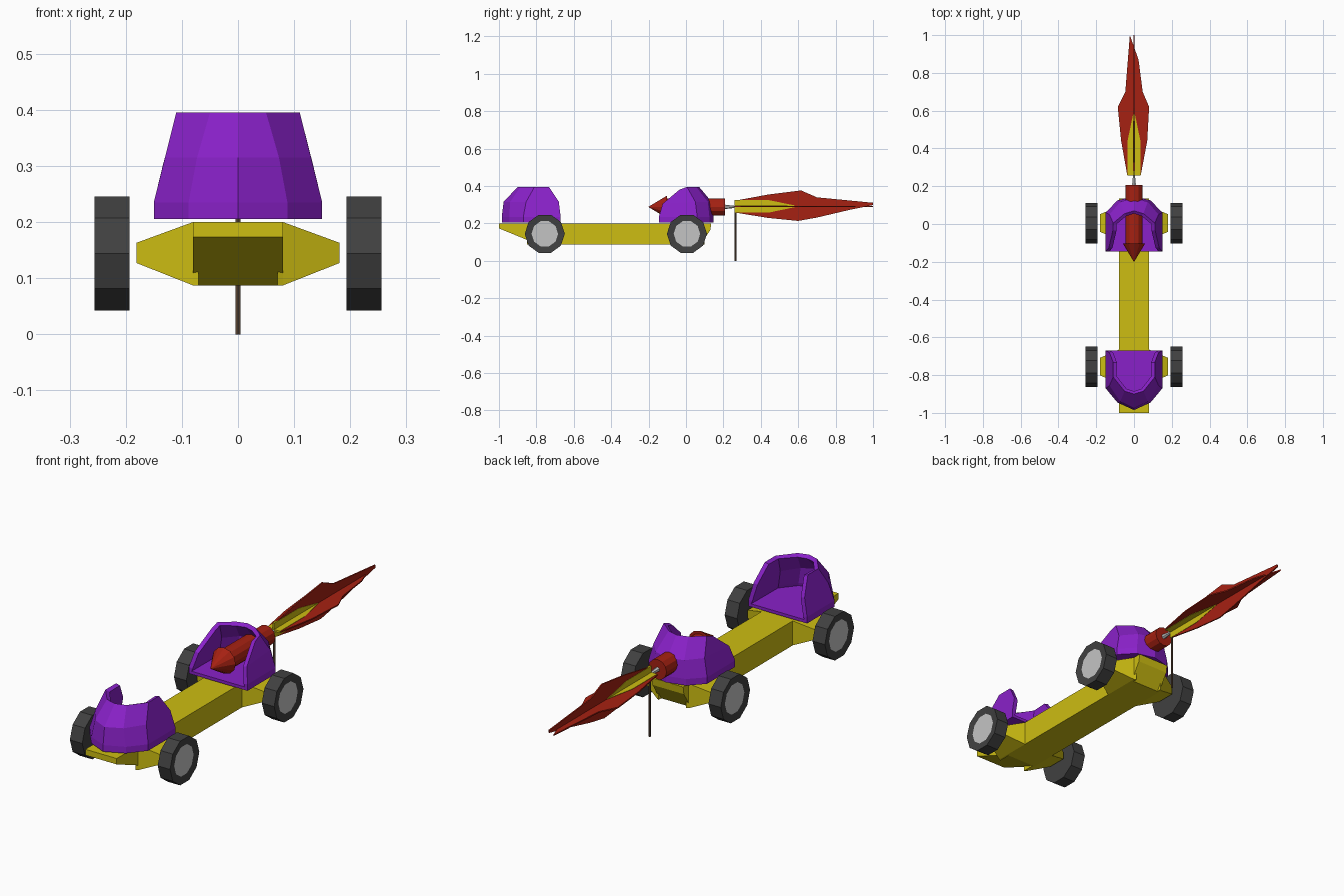
import bpy, bmesh, math
from mathutils import Matrix, Vector

if "Cube" in bpy.data.objects:
    bpy.data.objects.remove(bpy.data.objects["Cube"])


def material(name, rgb):
    m = bpy.data.materials.new(name)
    m.diffuse_color = (*rgb, 1)
    m.use_nodes = True
    m.node_tree.nodes["Principled BSDF"].inputs["Base Color"].default_value = m.diffuse_color
    return m


PURPLE = material("purple", (0.25, 0.015, 0.58))
YELLOW = material("yellow", (0.61, 0.51, 0.006))
RED = material("red", (0.38, 0.015, 0.006))
BLACK = material("tyre_black", (0.052, 0.052, 0.052))
GREY = material("hub_grey", (0.55, 0.55, 0.55))
BROWN = material("brown", (0.11, 0.065, 0.038))


def finish(name, bm, *mats):
    bmesh.ops.recalc_face_normals(bm, faces=bm.faces)
    me = bpy.data.meshes.new(name)
    bm.to_mesh(me)
    bm.free()
    for m in mats:
        me.materials.append(m)
    ob = bpy.data.objects.new(name, me)
    bpy.context.collection.objects.link(ob)
    return ob


def prism(name, pts, place, half, mat):
    """Extrude an outline symmetrically; place(a, b, t) gives the 3D point."""
    bm = bmesh.new()
    sides = [[bm.verts.new(place(a, b, t)) for a, b in pts] for t in (-half, half)]
    n = len(pts)
    for s in sides:
        bm.faces.new(s)
    for i in range(n):
        j = (i + 1) % n
        bm.faces.new((sides[0][i], sides[0][j], sides[1][j], sides[1][i]))
    return finish(name, bm, mat)


def rod(name, r1, r2, length, matrix, mat, segs=8):
    bm = bmesh.new()
    bmesh.ops.create_cone(bm, cap_ends=True, segments=segs, radius1=r1,
                          radius2=r2, depth=length, matrix=matrix)
    return finish(name, bm, mat)


# Chassis beam with slanted underside at both ends
prism("chassis_beam",
      [(-1, 0.2), (-1, 0.173), (-0.79, 0.087), (0.08, 0.087), (0.13, 0.165), (0.135, 0.2)],
      lambda a, b, t: (t, a, b), 0.08, YELLOW)

# Tapered axle arms and ten-sided wheels
FRONT_Y, REAR_Y = -0.755, 0.005
for end, yc in (("front", FRONT_Y), ("rear", REAR_Y)):
    for side, s in (("right", 1), ("left", -1)):
        bm = bmesh.new()
        rings = []
        for x, hy, z0, z1 in ((0.07, 0.095, 0.087, 0.2), (0.08, 0.09, 0.087, 0.2),
                              (0.181, 0.046, 0.127, 0.163)):
            rings.append([bm.verts.new((s * x, yc + dy, z)) for dy, z in
                          ((-hy, z0), (hy, z0), (hy, z1), (-hy, z1))])
        for r0, r1 in zip(rings, rings[1:]):
            for i in range(4):
                j = (i + 1) % 4
                bm.faces.new((r0[i], r0[j], r1[j], r1[i]))
        bm.faces.new(rings[0])
        bm.faces.new(rings[-1])
        finish(f"{end}_{side}_axle_arm", bm, YELLOW)

        bm = bmesh.new()
        bmesh.ops.create_cone(
            bm, cap_ends=True, segments=10, radius1=0.107, radius2=0.107, depth=0.063,
            matrix=Matrix.Translation((s * 0.2245, yc, 0.144))
            @ Matrix.Rotation(math.pi / 2, 4, 'Y'))
        bm.normal_update()
        cap = [f for f in bm.faces if f.normal.x * s > 0.9]
        bmesh.ops.inset_region(bm, faces=cap, thickness=0.036, depth=-0.004)
        for f in cap:
            f.material_index = 1
        finish(f"{end}_{side}_wheel", bm, BLACK, GREY)


# Open-topped bucket seats: rings of half outlines, mirrored in x
def seat(name, levels, y0, d):
    bm = bmesh.new()
    rings = []
    for z, half in levels:
        full = half + [(-x, y, *r) for x, y, *r in half[-2::-1]]
        rings.append([bm.verts.new((x, y0 + d * y, r[0] if r else z)) for x, y, *r in full])
    for r0, r1 in zip(rings, rings[1:]):
        for i in range(len(r0) - 1):
            bm.faces.new((r0[i], r0[i + 1], r1[i + 1], r1[i]))
    bm.faces.new(rings[0])
    ob = finish(name, bm, PURPLE)
    mod = ob.modifiers.new("wall", 'SOLIDIFY')
    mod.thickness = 0.02
    mod.offset = -1
    return ob


base = [(0.15, 0.085), (0.15, -0.115), (0.088, -0.19), (0, -0.23)]
seat("front_seat",
     [(0.205, base), (0.235, base),
      (0.315, [(0.13, 0.075), (0.13, -0.10), (0.073, -0.185), (0, -0.22)]),
      (0.395, [(0.11, 0.022), (0.11, -0.055), (0.05, -0.13), (0, -0.145)])],
     FRONT_Y, 1)
base = [(0.15, 0.15), (0.15, -0.055), (0.088, -0.12), (0, -0.142)]
seat("rear_seat",
     [(0.205, base), (0.235, base),
      (0.315, [(0.133, 0.13, 0.305), (0.13, -0.045), (0.073, -0.112), (0, -0.132)]),
      (0.395, [(0.112, 0.04, 0.38), (0.11, 0.0), (0.05, -0.05), (0, -0.065)])],
     0.005, -1)

# Rocket body, nose and fuse lying on the rear seat
AX = 0.288


def along_y(y):
    return Matrix.Translation((0, y, AX)) @ Matrix.Rotation(-math.pi / 2, 4, 'X')


rod("rocket_body", 0.046, 0.046, 0.315, along_y(0.05), RED, 12)
rod("rocket_nose", 0, 0.06, 0.1, along_y(-0.152), RED, 12)
rod("rocket_fuse", 0.012, 0.005, 0.06, along_y(0.235), GREY, 6)

# Guide stick standing on the ground
rod("support_stick", 0.005, 0.005, 0.29, Matrix.Translation((0, 0.265, 0.145)), BROWN, 6)

# Flame: crossed red plates with shorter yellow plates over them
vert_red = [(0.26, 0.03), (0.44, 0.063), (0.615, 0.085), (0.70, 0.048), (1.0, 0.019),
            (1.0, 0.007), (0.87, -0.02), (0.70, -0.06), (0.60, -0.078), (0.44, -0.062),
            (0.26, -0.033)]
flat_red = [(0.26, -0.036), (0.44, -0.068), (0.62, -0.086), (0.70, -0.046), (1.0, -0.022),
            (0.87, 0.024), (0.70, 0.046), (0.62, 0.08), (0.44, 0.07), (0.26, 0.036)]
core = [(0.258, -0.034), (0.44, -0.034), (0.58, -0.005), (0.58, 0.005), (0.44, 0.034),
        (0.258, 0.034)]


def upright(a, b, t):
    return (t, a, AX + 0.003 + b)


def level(a, b, t):
    return (b, a, AX + 0.003 + t)


for label, place, pts in (("upright", upright, vert_red), ("level", level, flat_red)):
    prism(f"flame_{label}", pts, place, 0.003, RED)
    prism(f"flame_core_{label}", core, place, 0.0045, YELLOW)
